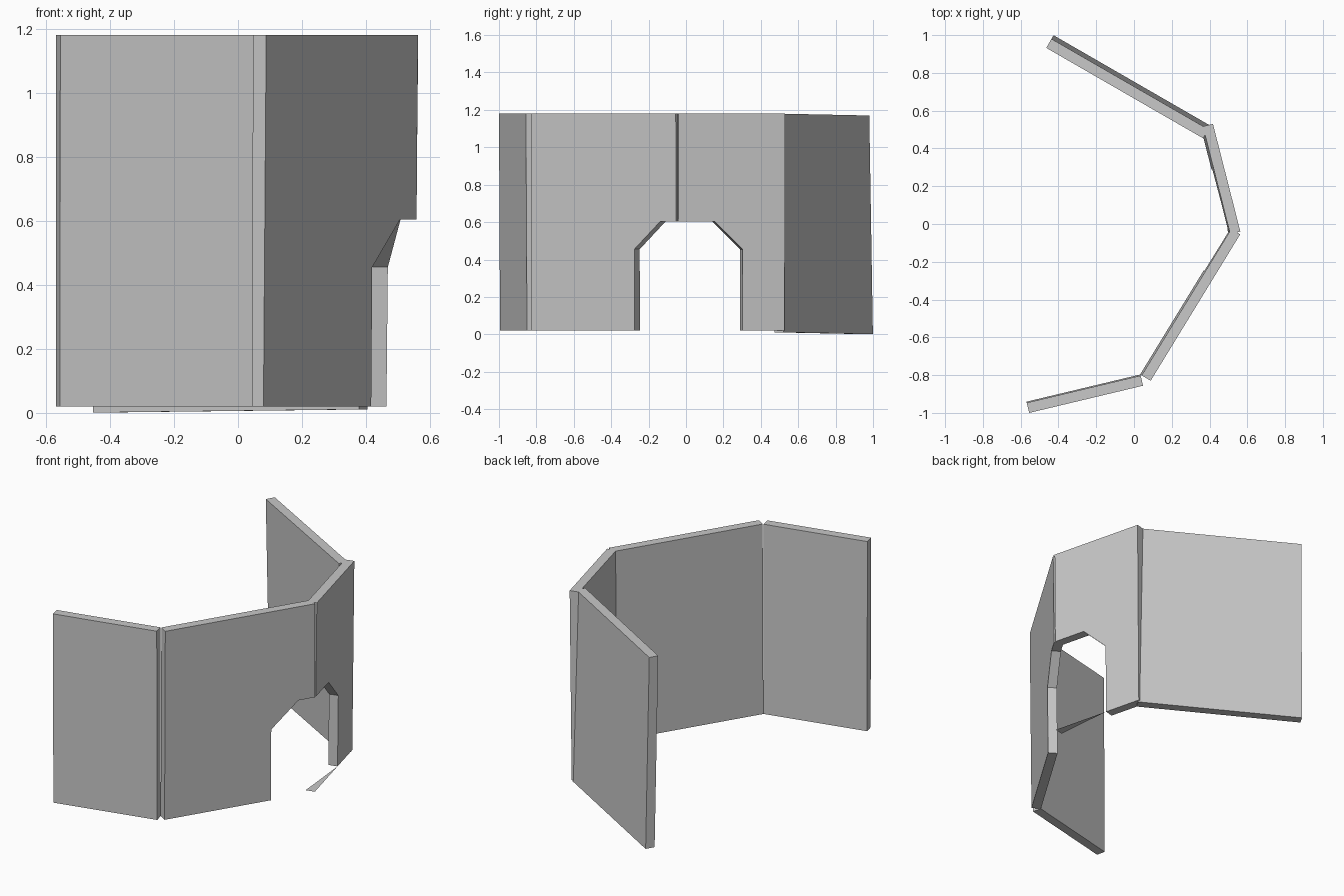
import bpy
import bmesh
from mathutils import Vector

cube = bpy.data.objects.get("Cube")
if cube:
    bpy.data.objects.remove(cube, do_unlink=True)

BASE, TOP, THICK = 0.02, 1.18, 0.055

# Single plain grey
grey = bpy.data.materials.new("plain_grey")
grey.use_nodes = True
colour = (0.58, 0.58, 0.58, 1)
grey.diffuse_color = colour
bsdf = next(n for n in grey.node_tree.nodes if n.type == 'BSDF_PRINCIPLED')
bsdf.inputs["Base Color"].default_value = colour


def finish(name, bm):
    bmesh.ops.recalc_face_normals(bm, faces=bm.faces)
    mesh = bpy.data.meshes.new(name)
    bm.to_mesh(mesh)
    bm.free()
    mesh.materials.append(grey)
    obj = bpy.data.objects.new(name, mesh)
    bpy.context.collection.objects.link(obj)


def frame(start, end, lean, sag=0):
    """Return the panel length and a map from (along, height, depth) to space."""
    a, b = Vector((*start, 0)), Vector((*end, 0))
    along = (b - a).normalized()
    inward = Vector((-along.y, along.x, 0))
    length = (b - a).length

    def place(u, z, t):
        slip = lean * (TOP - z) / (TOP - BASE)
        return a + along * u + inward * (t + slip) + Vector((0, 0, z - sag * u / length))
    return length, place


def panel(name, outline, place):
    bm = bmesh.new()
    outer = [bm.verts.new(place(u, z, 0)) for u, z in outline]
    inner = [bm.verts.new(place(u, z, THICK)) for u, z in outline]
    bm.faces.new(outer)
    bm.faces.new(inner[::-1])
    for i in range(len(outer)):
        j = (i + 1) % len(outer)
        bm.faces.new((outer[i], inner[i], inner[j], outer[j]))
    finish(name, bm)


def rectangle(length, base=BASE):
    return [(0, base), (length, base), (length, TOP), (0, TOP)]


# Front wing
length, place = frame((-0.555, -1.0), (0.048, -0.856), 0.006)
panel("front_wing", rectangle(length), place)

# Two middle panels share a doorway with chamfered upper corners
SHOULDER, LINTEL = 0.455, 0.604
length, place = frame((0.088, -0.83), (0.562, -0.055), 0.01)
panel("front_door_panel",
      [(0, BASE), (0.645, BASE), (0.645, SHOULDER), (0.809, LINTEL),
       (length, LINTEL), (length, TOP), (0, TOP)], place)

length, place = frame((0.563, -0.04), (0.418, 0.53), 0.012)
jamb = 0.356
panel("back_door_panel",
      [(0, LINTEL), (0.201, LINTEL), (jamb, SHOULDER), (jamb, BASE),
       (length, BASE), (length, TOP), (0, TOP)], place)

# Thin tapering threshold strip on the ground of the doorway
bm = bmesh.new()
bm.faces.new([bm.verts.new(place(u, BASE, t))
              for u, t in ((jamb, 0), (0, 0), (0, THICK))])
finish("threshold_strip", bm)

# Back wing leans inward at the top and sags a little at its free end
length, place = frame((0.394, 0.501), (-0.437, 0.98), -0.022, 0.01)
panel("back_wing", rectangle(length, 0.011), place)
